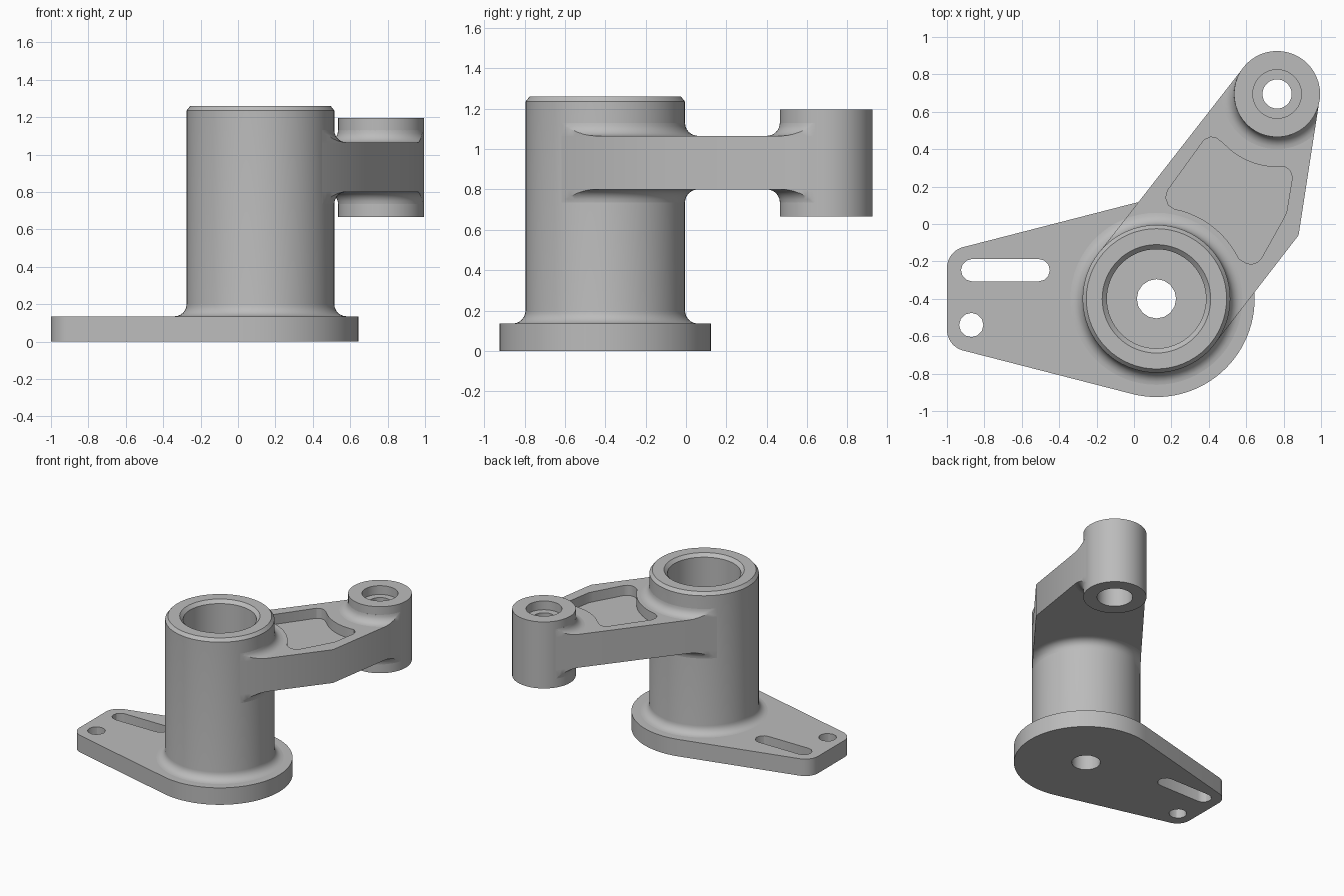
import bpy, bmesh, math
from mathutils import Vector
from mathutils.geometry import convex_hull_2d

default = bpy.data.objects.get("Cube")
if default:
    bpy.data.objects.remove(default, do_unlink=True)

# Single cast metal colour
grey = bpy.data.materials.new("cast_grey")
grey.use_nodes = True
colour = (0.5, 0.5, 0.5, 1)
grey.diffuse_color = colour
grey.node_tree.nodes["Principled BSDF"].inputs["Base Color"].default_value = colour

HUB = Vector((0.12, -0.4))       # column axis
END = Vector((0.765, 0.695))     # boss axis
HUB_R, END_R = 0.395, 0.23
ARM_LOW, ARM_TOP = 0.8, 1.065
PLATE = 0.135
FILLET = 0.065


def finish(name, bm):
    bmesh.ops.recalc_face_normals(bm, faces=bm.faces)
    mesh = bpy.data.meshes.new(name)
    bm.to_mesh(mesh)
    bm.free()
    mesh.materials.append(grey)
    obj = bpy.data.objects.new(name, mesh)
    bpy.context.collection.objects.link(obj)
    return obj


def arc(center, radius, start=0, end=360, count=64):
    """Points along an arc; a full turn leaves out the repeated point."""
    steps = count if end - start == 360 else count - 1
    angles = [math.radians(start + (end - start) * i / steps) for i in range(count)]
    return [Vector(center) + Vector((math.cos(a), math.sin(a))) * radius for a in angles]


def hull(points):
    return [points[i] for i in convex_hull_2d(points)]


def prism(name, outline, low, high):
    bm = bmesh.new()
    face = bm.faces.new([bm.verts.new((p.x, p.y, low)) for p in outline])
    grown = bmesh.ops.extrude_face_region(bm, geom=[face])["geom"]
    verts = [g for g in grown if isinstance(g, bmesh.types.BMVert)]
    bmesh.ops.translate(bm, verts=verts, vec=(0, 0, high - low))
    return finish(name, bm)


def lathe(name, center, profile, sides=64):
    """Revolve a closed radius/height profile into a ring."""
    bm = bmesh.new()
    rings = [[bm.verts.new((p.x, p.y, z)) for p in arc(center, r, count=sides)]
             for r, z in profile]
    for a, b in zip(rings, rings[1:] + rings[:1]):
        for i in range(sides):
            j = (i + 1) % sides
            bm.faces.new((a[i], a[j], b[j], b[i]))
    return finish(name, bm)


def combine(obj, tools, operation="DIFFERENCE"):
    for tool in tools:
        mod = obj.modifiers.new("cut", "BOOLEAN")
        mod.operation, mod.solver, mod.object = operation, "EXACT", tool
    bpy.context.view_layer.update()
    result = obj.evaluated_get(bpy.context.evaluated_depsgraph_get())
    obj.modifiers.clear
    mesh = bpy.data.meshes.new_from_object(result)
    obj.modifiers.clear()
    obj.data = mesh
    for tool in tools:
        bpy.data.objects.remove(tool, do_unlink=True)


def fillet_curve(radius, z, direction):
    """Concave quarter curve from the wall down to the flat."""
    return [(radius + FILLET * (1 - math.cos(t)), z + direction * FILLET * (1 - math.sin(t)))
            for t in (math.pi / 2 * i / 6 for i in range(7))]


# Base plate with adjusting slot, bolt hole and centre hole
corners = [p for side in (-1, 1) for p in arc((-0.885, HUB.y + side * 0.165), 0.115)]
base_plate = prism("base_plate", hull(arc(HUB, 0.525, count=96) + corners), 0, PLATE)
slot_outline = hull(arc((-0.865, -0.247), 0.06, count=12) + arc((-0.51, -0.247), 0.06, count=12))
combine(base_plate, [
    prism("slot_cutter", slot_outline, -0.1, 0.3),
    prism("bolt_cutter", arc((-0.87, -0.54), 0.065, count=12), -0.1, 0.3),
    prism("centre_cutter", arc(HUB, 0.105, count=16), -0.1, 0.3),
])

# Hollow column with chamfered rim and flared foot
foot = [(r, z) for r, z in reversed(fillet_curve(HUB_R, PLATE, 1))]
foot = sorted(foot, key=lambda p: p[1])
column = lathe("column", HUB, [(0.265, 0.1), (HUB_R + FILLET, 0.1)] + foot + [
    (HUB_R, 1.235), (0.375, 1.26), (0.29, 1.26), (0.265, 1.235)])

# Boss at the arm's end, counterbored from both sides
end_boss = lathe("end_boss", END, [
    (END_R, 0.665), (END_R, 1.195), (0.13, 1.195), (0.13, 1.125),
    (0.078, 1.125), (0.078, 0.85), (0.13, 0.85), (0.13, 0.665)], 48)

# Arm with a shallow pocket on top
arm_outline = hull(arc(HUB, HUB_R - 0.001) + arc(END, END_R - 0.001)
                   + [Vector((0.88, -0.06))])
arm = prism("arm", arm_outline, ARM_LOW, ARM_TOP)
lower_right = [(0.6, -0.21), (0.63, -0.215), (0.66, -0.205), (0.68, -0.185),
               (0.8, 0.03), (0.815, 0.06), (0.847, 0.25), (0.835, 0.285)]
upper_left = [(0.44, 0.46), (0.41, 0.465), (0.375, 0.45), (0.18, 0.18), (0.17, 0.14), (0.185, 0.1)]
pocket = (list(reversed(arc(HUB, 0.49, 26, 79, 12))) + [Vector(p) for p in lower_right]
          + list(reversed(arc(END, 0.39, -137, -84, 12))) + [Vector(p) for p in upper_left])
combine(arm, [
    prism("bore_cutter", arc(HUB, 0.33), 0.5, 1.5),
    prism("boss_cutter", arc(END, 0.18), 0.5, 1.5),
    prism("pocket_cutter", pocket, ARM_TOP - 0.08, 1.5),
])

# Blended collars where the arm meets the column and the boss
parts = [base_plate, column, end_boss, arm]
for label, center, radius in (("column", HUB, HUB_R), ("boss", END, END_R)):
    for level, z, way in (("upper", ARM_TOP, 1), ("lower", ARM_LOW, -1)):
        curve = fillet_curve(radius, z, way)
        inner = radius - 0.02
        collar = lathe(f"{level}_{label}_fillet", center,
                       [(inner, z + way * FILLET)] + curve
                       + [(radius + FILLET, z - way * 0.004), (inner, z - way * 0.004)])
        combine(collar, [prism("arm_limit", arm_outline, 0.5, 1.4)], "INTERSECT")
        parts.append(collar)

# Smooth round walls, crisp edges
bpy.ops.object.select_all(action="DESELECT")
for part in parts:
    part.select_set(True)
bpy.context.view_layer.objects.active = column
bpy.ops.object.shade_smooth_by_angle(angle=math.radians(30))
